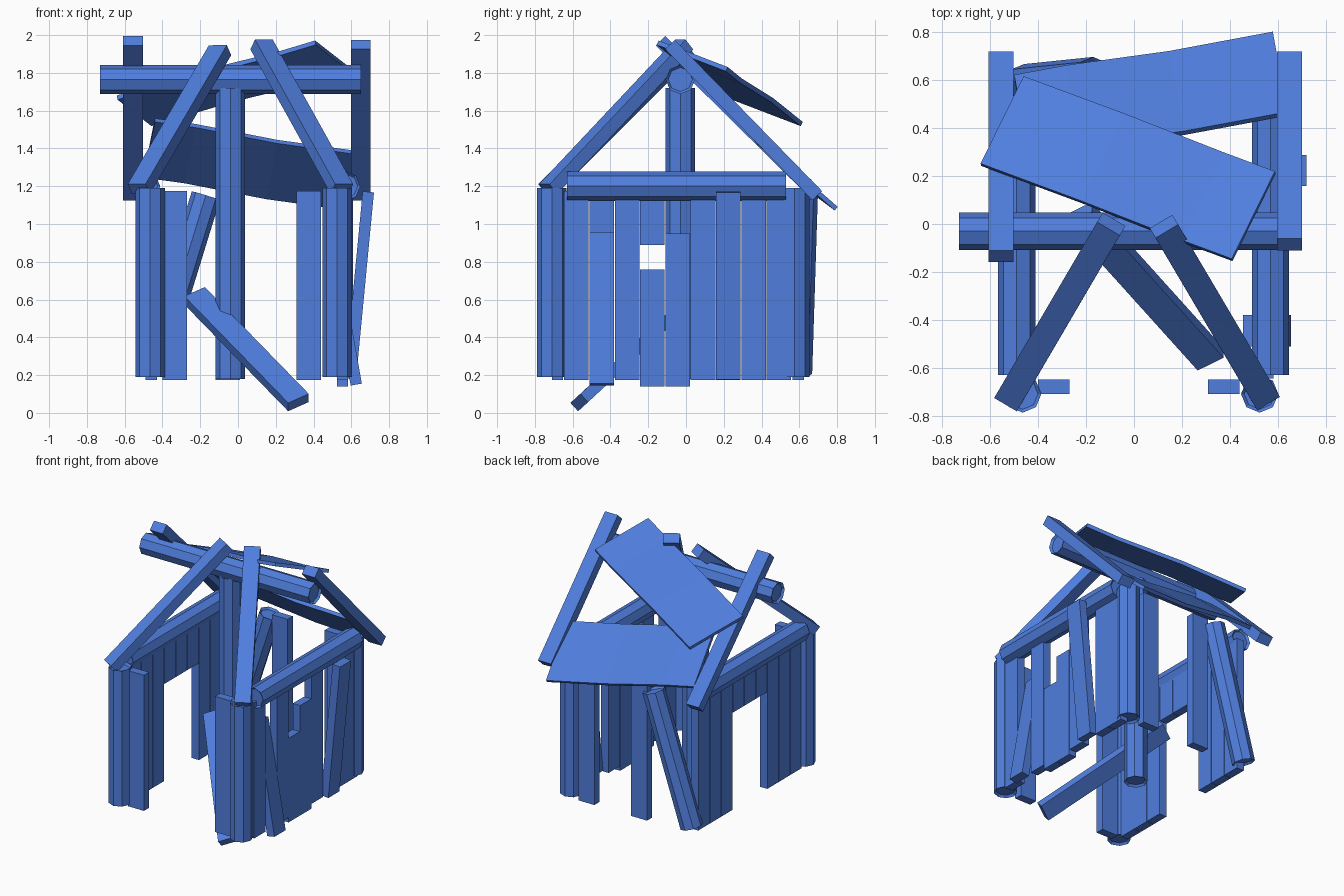
import bpy
import bmesh
from math import pi, cos, sin
from mathutils import Vector, Matrix

cube = bpy.data.objects.get("Cube")
if cube:
    bpy.data.objects.remove(cube, do_unlink=True)

blue = bpy.data.materials.new("blue_wood")
blue.use_nodes = True
colour = (0.08, 0.21, 0.73, 1)
blue.diffuse_color = colour
blue.node_tree.nodes["Principled BSDF"].inputs["Base Color"].default_value = colour


def finish(name, bm):
    bmesh.ops.recalc_face_normals(bm, faces=bm.faces)
    mesh = bpy.data.meshes.new(name)
    bm.to_mesh(mesh)
    bm.free()
    mesh.materials.append(blue)
    ob = bpy.data.objects.new(name, mesh)
    bpy.context.collection.objects.link(ob)
    return ob


def frame(start, end, across):
    """Axes with z along the piece and x along its width."""
    a, b = Vector(start), Vector(end)
    z = (b - a).normalized()
    x = Vector(across)
    x = (x - z * x.dot(z)).normalized()
    y = z.cross(x)
    m = Matrix((x, y, z)).transposed().to_4x4()
    m.translation = (a + b) / 2
    return m, (b - a).length


def plank(name, start, end, across, width=0.13, thick=0.06):
    m, length = frame(start, end, across)
    bm = bmesh.new()
    bmesh.ops.create_cube(bm, size=1)
    bm.transform(m @ Matrix.Diagonal((width, thick, length, 1)))
    return finish(name, bm)


def log(name, start, end, across, radius=0.078):
    """Eight-sided log with a shallow hollow in each end."""
    m, length = frame(start, end, across)
    bm = bmesh.new()
    bmesh.ops.create_cone(bm, cap_ends=True, segments=8, radius1=radius,
                          radius2=radius, depth=length)
    # put a corner on each main axis
    v = bm.verts[:][0].co
    if abs(v.x) > 0.01 * radius and abs(v.y) > 0.01 * radius:
        bm.transform(Matrix.Rotation(pi / 8, 4, 'Z'))
    caps = [f for f in bm.faces if len(f.verts) == 8]
    bmesh.ops.inset_individual(bm, faces=caps, thickness=0.014, depth=-0.015)
    bm.transform(m)
    return finish(name, bm)


def panel(name, corner, along, down, wobble):
    """Thin roof sheet, slightly warped along its length."""
    c, u, v = Vector(corner), Vector(along), Vector(down)
    n = u.cross(v).normalized()
    steps = 5
    bm = bmesh.new()
    rows = []
    for i in range(steps + 1):
        p = c + u * i / steps + n * wobble * sin(pi * i / 2)
        rows.append([bm.verts.new(p), bm.verts.new(p + v)])
    for a, b in zip(rows, rows[1:]):
        bm.faces.new((a[0], b[0], b[1], a[1]))
    ob = finish(name, bm)
    mod = ob.modifiers.new("thickness", 'SOLIDIFY')
    mod.thickness = 0.025
    mod.offset = 0


X, Y = (1, 0, 0), (0, 1, 0)

# Posts and main logs
for name, x, y in (("front_left_post", 0.525, -0.71),
                   ("front_right_post", -0.465, -0.71),
                   ("back_left_post", 0.53, 0.575)):
    log(name, (x, y, 0.19), (x, y, 1.19), X)
log("leaning_back_post", (-0.46, 0.59, 0.21), (-0.17, 0.62, 1.15), X)
log("centre_post", (-0.04, -0.03, 0.18), (-0.04, -0.03, 1.72), X)
log("ridge_log", (-0.73, -0.03, 1.765), (0.65, -0.03, 1.765), Y)
log("left_wall_log", (0.57, -0.63, 1.2), (0.57, 0.53, 1.2), X)
log("right_wall_log", (-0.49, -0.63, 1.2), (-0.49, 0.53, 1.2), X)

# Front and back wall planks
for name, x, y in (("front_left_plank", 0.375, -0.68),
                   ("front_right_plank", -0.335, -0.68),
                   ("back_left_plank", 0.375, 0.595),
                   ("back_middle_plank", -0.055, 0.595)):
    plank(name, (x, y, 0.175), (x, y, 1.175), X)

# Side wall planks: slot number along the wall, bottom and top
pitch = 0.134


def slot(i):
    return -0.58 + pitch * i


for i, low, high in ((0, 0.175, 1.175), (2, 0.175, 1.175), (3, 0.14, 0.76),
                     (4, 0.14, 0.95), (5, 0.175, 1.175), (7, 0.175, 1.175),
                     (8, 0.175, 1.175)):
    plank(f"left_wall_plank_{i}", (0.553, slot(i), low), (0.553, slot(i), high), Y)
for i, low in ((0, 0.175), (1, 0.175), (2, 0.175), (3, 0.89), (4, 0.89),
               (5, 0.89), (6, 0.175), (7, 0.175), (8, 0.175)):
    plank(f"right_wall_plank_{i}", (-0.46, slot(i), low), (-0.46, slot(i), 1.175), Y)

# Loose planks
plank("kicked_out_plank", (0.626, slot(1), 0.15), (0.485, slot(1), 0.95), Y)
plank("tipped_plank", (0.595, slot(6), 0.18), (0.69, slot(6), 1.17), Y)
plank("fallen_plank", (0.32, -0.565, 0.055), (-0.23, 0.045, 0.62), (0.11, 0.055, 0.05))

# Rafters
plank("front_right_rafter", (-0.095, 0.0, 1.92), (-0.525, -0.735, 1.185),
      (0.1, -0.06, 0), 0.11, 0.07)
plank("front_left_rafter", (0.125, -0.01, 1.95), (0.55, -0.73, 1.185),
      (0.1, 0.06, 0), 0.11, 0.07)
plank("back_left_rafter", (0.65, -0.085, 1.95), (0.65, 0.695, 1.15), X, 0.105, 0.07)
plank("back_right_rafter", (-0.555, -0.135, 1.97), (-0.555, 0.695, 1.15), X, 0.105, 0.07)

# Roof sheets
panel("upper_roof_sheet", (0.41, -0.15, 1.96), (-1.05, 0.4, -0.285), (0.18, 0.365, -0.14), 0.006)
panel("lower_roof_sheet", (-0.44, 0.28, 1.55), (1.08, 0.175, -0.18), (-0.06, 0.335, -0.295), 0.008)
